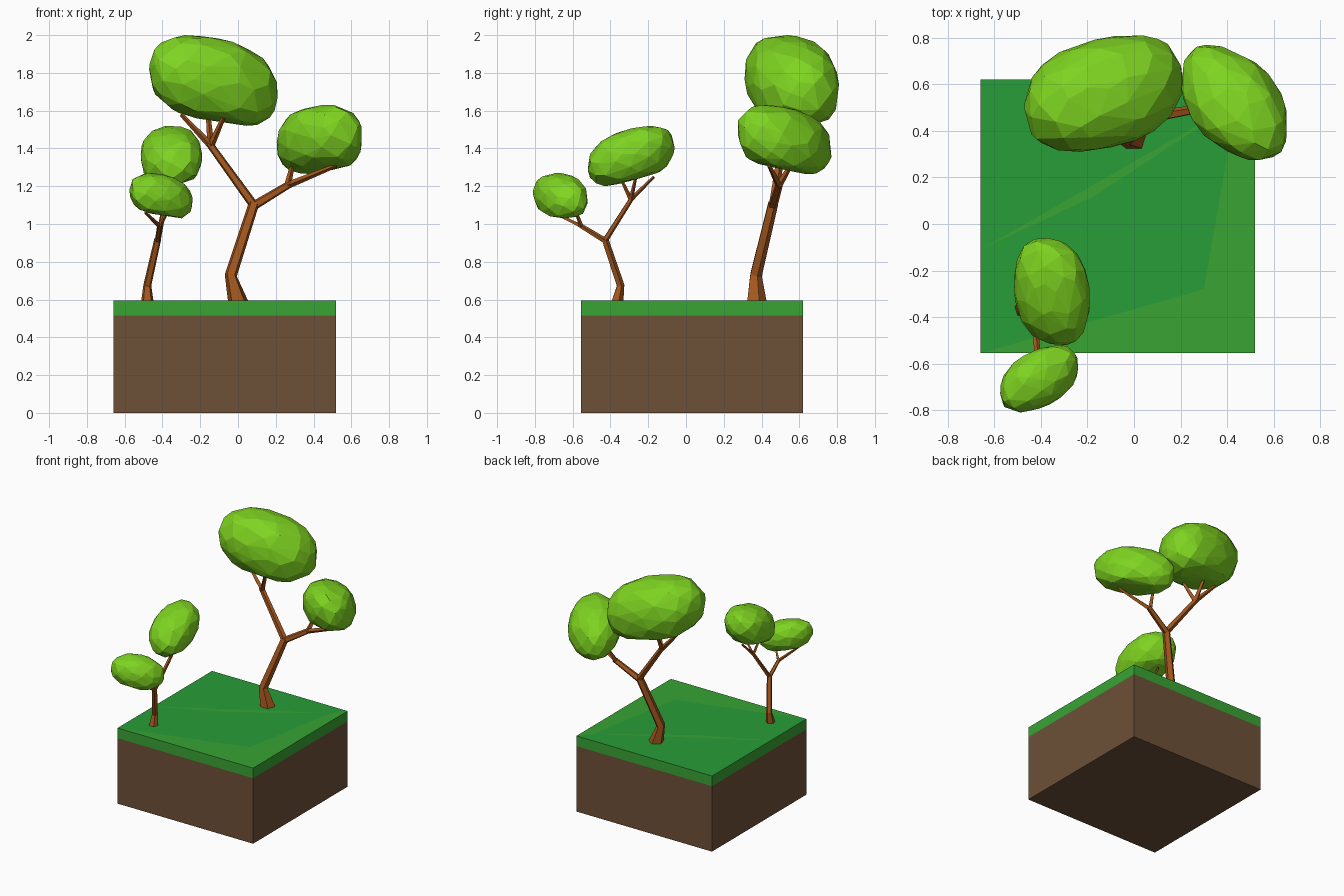
import bpy, bmesh, math, random
from mathutils import Vector

if "Cube" in bpy.data.objects:
    bpy.data.objects.remove(bpy.data.objects["Cube"])


def material(name, color):
    m = bpy.data.materials.new(name)
    m.diffuse_color = (*color, 1)
    m.use_nodes = True
    m.node_tree.nodes["Principled BSDF"].inputs["Base Color"].default_value = m.diffuse_color
    return m


EARTH = material("earth", (0.155, 0.082, 0.038))
GRASS_LIGHT = material("grass_light", (0.04, 0.37, 0.034))
GRASS_DARK = material("grass_dark", (0.021, 0.34, 0.038))
BARK = material("bark", (0.37, 0.095, 0.012))
LEAF = material("leaf", (0.21, 0.66, 0.015))


def finish(bm, name, *mats):
    bmesh.ops.recalc_face_normals(bm, faces=bm.faces)
    me = bpy.data.meshes.new(name)
    bm.to_mesh(me)
    bm.free()
    for m in mats:
        me.materials.append(m)
    ob = bpy.data.objects.new(name, me)
    bpy.context.collection.objects.link(ob)
    return ob


# Ground block: earth with a thin grass slab, top split into two-tone facets
X0, X1, Y0, Y1 = -0.66, 0.52, -0.555, 0.62
ZE, ZG = 0.515, 0.595
bm = bmesh.new()
bmesh.ops.create_cube(bm, size=1)
for v in bm.verts:
    v.co = (X1 if v.co.x > 0 else X0, Y1 if v.co.y > 0 else Y0, ZE if v.co.z > 0 else 0)
finish(bm, "earth_block", EARTH)

bm = bmesh.new()
plan = dict(sw=(X0, Y0), se=(X1, Y0), ne=(X1, Y1), nw=(X0, Y1), l=(X0, -0.11),
            a=(-0.17, 0.12), b=(0.3, -0.28), c=(0.44, 0.52))
top = {k: bm.verts.new((*p, ZG)) for k, p in plan.items()}
rim = ["sw", "se", "ne", "nw", "l"]
low = {k: bm.verts.new((*plan[k], ZE)) for k in rim}
for keys, tone in (("l c nw", 1), ("nw c ne", 1), ("l a c", 0), ("l sw a", 1), ("sw b a", 1),
                   ("a b c", 1), ("sw se b", 0), ("b se c", 0), ("se ne c", 0)):
    bm.faces.new([top[k] for k in keys.split()]).material_index = tone
for k, n in zip(rim, rim[1:] + rim[:1]):
    bm.faces.new((low[k], low[n], top[n], top[k]))
bm.faces.new([low[k] for k in reversed(rim)])
finish(bm, "grass_slab", GRASS_LIGHT, GRASS_DARK)


def tube(bm, path, sides=5):
    """Tapered low-poly limb through (x, y, z, radius) points."""
    pts = [Vector(p[:3]) for p in path]
    rings = []
    for i, p in enumerate(pts):
        d = (pts[min(i + 1, len(pts) - 1)] - pts[max(i - 1, 0)]).normalized()
        if i == 0 and p.z <= ZG:
            d = Vector((0, 0, 1))
        u = (Vector((0, 1, 0)) - d * d.y)
        if u.length < 0.3:
            u = Vector((1, 0, 0)) - d * d.x
        u.normalize()
        w = d.cross(u)
        rings.append([bm.verts.new(p + path[i][3] * (u * math.cos(t) + w * math.sin(t)))
                      for t in (2 * math.pi * j / sides for j in range(sides))])
    for r, s in zip(rings, rings[1:]):
        for j in range(sides):
            k = (j + 1) % sides
            bm.faces.new((r[j], r[k], s[k], s[j]))
    bm.faces.new(rings[0])
    bm.faces.new(rings[-1])


def wood(name, trunk, limbs, r):
    """Trunk, then limbs given as (hub, twig tips)."""
    bm = bmesh.new()
    tube(bm, trunk)
    fork = trunk[-1][:3]
    start = Vector(fork) - Vector((0, 0, r * 0.5))
    for hub, tips in limbs:
        tube(bm, [(*start, r), (*hub, r * 0.8)])
        for tip in tips:
            back = Vector(hub) + (start - Vector(hub)).normalized() * r * 0.8
            tube(bm, [(*back, r * 0.75), (*tip, r * 0.45)], 4)
    finish(bm, name, BARK)


# Trunks and branches
wood("large_tree_wood",
     [(0, 0.37, 0.594, 0.056), (-0.038, 0.368, 0.73, 0.034), (0.085, 0.46, 1.11, 0.029)],
     [((-0.155, 0.51, 1.43), [(-0.30, 0.54, 1.58), (-0.16, 0.61, 1.6), (-0.07, 0.45, 1.58)]),
      ((0.28, 0.495, 1.215), [(0.52, 0.44, 1.31), (0.29, 0.56, 1.32)])], 0.025)
wood("small_tree_wood",
     [(-0.48, -0.365, 0.594, 0.034), (-0.48, -0.348, 0.675, 0.022), (-0.425, -0.43, 0.92, 0.019)],
     [((-0.38, -0.285, 1.14), [(-0.40, -0.34, 1.23), (-0.33, -0.265, 1.25), (-0.37, -0.17, 1.25)]),
      ((-0.415, -0.565, 0.995), [(-0.49, -0.70, 1.06), (-0.37, -0.585, 1.07)])], 0.016)


def crown(name, lo, hi, tilt, count, seed):
    """Faceted blob filling the box lo..hi; tilt = (xy, xz, yz) slants."""
    rnd = random.Random(seed)
    xy, xz, yz = tilt
    b2 = math.sqrt(1 - xy * xy)
    c2 = (yz - xy * xz) / b2
    c3 = math.sqrt(1 - xz * xz - c2 * c2)
    pts = []
    for i in range(count):
        z = 1 - 2 * (i + 0.5) / count
        t = i * 2.39996
        s = math.sqrt(1 - z * z)
        p = Vector((s * math.cos(t), s * math.sin(t), z))
        p += Vector([rnd.uniform(-0.1, 0.1) for _ in range(3)])
        p /= sum(abs(q) ** 2.4 for q in p) ** (1 / 2.4)
        p.z = max(p.z, -0.84 + rnd.uniform(-0.04, 0.04))
        pts.append(Vector((p.x, xy * p.x + b2 * p.y, xz * p.x + c2 * p.y + c3 * p.z)))
    for a in range(3):
        mn, mx = min(p[a] for p in pts), max(p[a] for p in pts)
        for p in pts:
            p[a] = lo[a] + (p[a] - mn) / (mx - mn) * (hi[a] - lo[a])
    bm = bmesh.new()
    for p in pts:
        bm.verts.new(p)
    bmesh.ops.convex_hull(bm, input=bm.verts[:])
    bmesh.ops.delete(bm, geom=[v for v in bm.verts if not v.link_faces], context='VERTS')
    finish(bm, name, LEAF)


# Leaf crowns
crown("large_tree_upper_crown", (-0.47, 0.31, 1.52), (0.21, 0.81, 2.0), (0.25, -0.25, -0.12), 95, 1)
crown("large_tree_side_crown", (0.205, 0.275, 1.265), (0.655, 0.77, 1.63), (-0.4, 0.1, -0.25), 85, 2)
crown("small_tree_upper_crown", (-0.515, -0.52, 1.2), (-0.19, -0.06, 1.52), (-0.15, 0.0, 0.35), 80, 3)
crown("small_tree_front_crown", (-0.575, -0.81, 1.03), (-0.24, -0.52, 1.27), (0.4, -0.25, -0.1), 75, 4)
